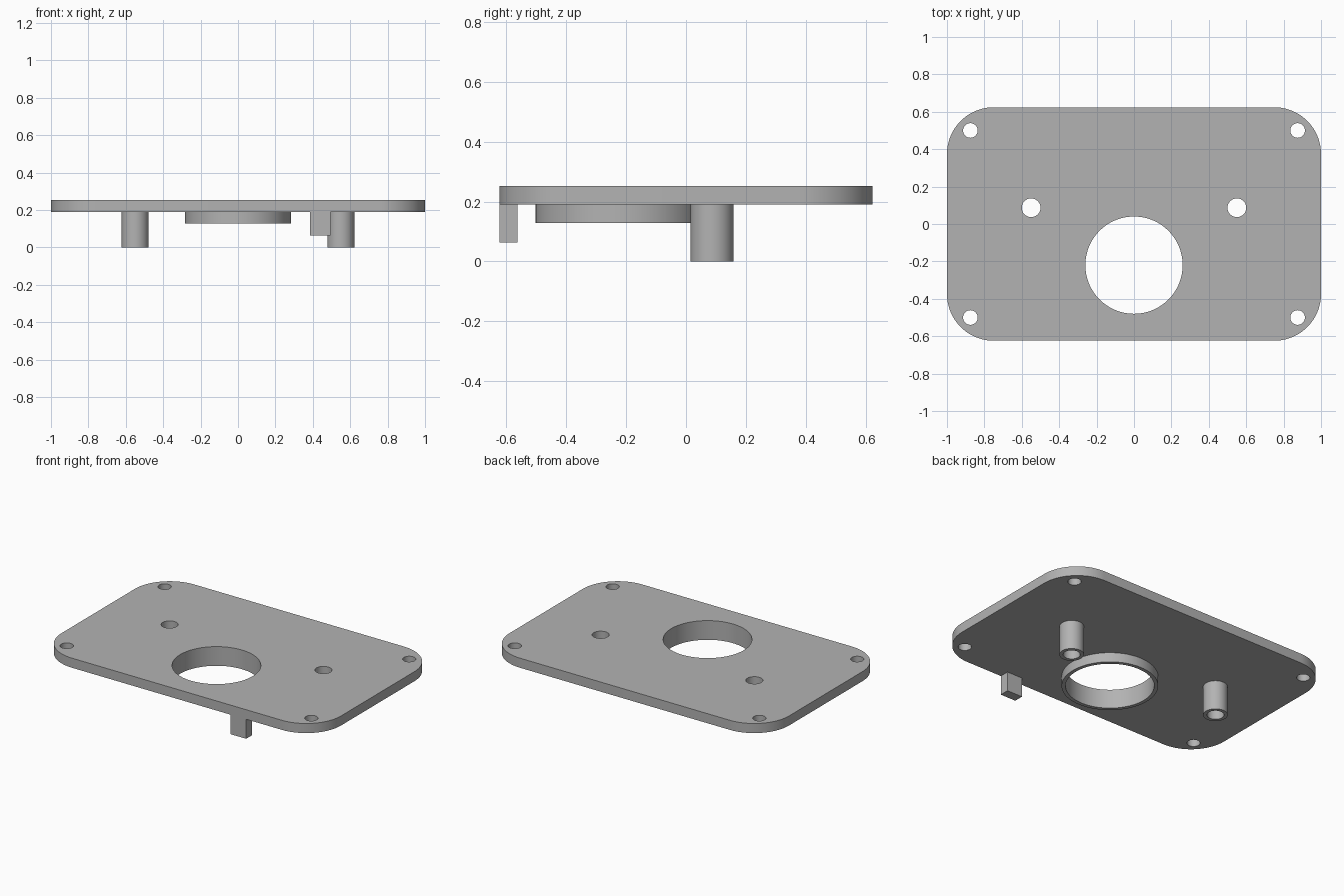
import bpy, bmesh
from math import sin, cos, pi, radians

if "Cube" in bpy.data.objects:
    bpy.data.objects.remove(bpy.data.objects["Cube"], do_unlink=True)

COLOR = (0.45, 0.45, 0.45, 1)
grey = bpy.data.materials.new("plain grey")
grey.use_nodes = True
grey.diffuse_color = COLOR
grey.node_tree.nodes["Principled BSDF"].inputs["Base Color"].default_value = COLOR

PLATE_BOTTOM, PLATE_TOP = 0.19, 0.252
HALF_X, HALF_Y, CORNER = 1.0, 0.624, 0.25
BORE = (0, -0.22, 0.26)
POST_X, POST_Y, POST_BORE = 0.55, 0.087, 0.05


def circle(x, y, r, n=64):
    return [(x + r * cos(2 * pi * i / n), y + r * sin(2 * pi * i / n)) for i in range(n)]


def rounded_rectangle(hx, hy, r, n=24):
    points = []
    for quarter, (sx, sy) in enumerate([(1, 1), (-1, 1), (-1, -1), (1, -1)]):
        for i in range(n + 1):
            a = (quarter + i / n) * pi / 2
            points.append((sx * (hx - r) + r * cos(a), sy * (hy - r) + r * sin(a)))
    return points


def extrude_outline(name, loops, z0, z1):
    """Solid from an outer loop and any hole loops."""
    bm = bmesh.new()
    for loop in loops:
        verts = [bm.verts.new((x, y, z0)) for x, y in loop]
        for a, b in zip(verts, verts[1:] + verts[:1]):
            bm.edges.new((a, b))
    bmesh.ops.triangle_fill(bm, edges=bm.edges[:], use_beauty=True)
    grown = bmesh.ops.extrude_face_region(bm, geom=bm.faces[:], use_keep_orig=True)
    top = [v for v in grown["geom"] if isinstance(v, bmesh.types.BMVert)]
    bmesh.ops.translate(bm, vec=(0, 0, z1 - z0), verts=top)
    bmesh.ops.recalc_face_normals(bm, faces=bm.faces[:])
    mesh = bpy.data.meshes.new(name)
    bm.to_mesh(mesh)
    bm.free()
    mesh.materials.append(grey)
    obj = bpy.data.objects.new(name, mesh)
    bpy.context.collection.objects.link(obj)
    bpy.ops.object.select_all(action="DESELECT")
    obj.select_set(True)
    bpy.context.view_layer.objects.active = obj
    bpy.ops.object.shade_smooth_by_angle(angle=radians(30))
    return obj


# Plate with corner screw holes, post holes and the large bore
holes = [circle(sx * 0.875, sy * 0.5, 0.039, 48) for sx in (-1, 1) for sy in (-1, 1)]
holes += [circle(s * POST_X, POST_Y, POST_BORE) for s in (-1, 1)]
holes.append(circle(*BORE, 96))
extrude_outline("plate", [rounded_rectangle(HALF_X, HALF_Y, CORNER)] + holes,
                PLATE_BOTTOM, PLATE_TOP)

# Collar around the bore
extrude_outline("collar", [circle(BORE[0], BORE[1], 0.283, 96), circle(*BORE, 96)],
                0.128, PLATE_BOTTOM)

# Hollow posts
for side, s in (("left", 1), ("right", -1)):
    extrude_outline(side + "_post", [circle(s * POST_X, POST_Y, 0.072),
                                     circle(s * POST_X, POST_Y, POST_BORE)],
                    0, PLATE_BOTTOM)

# Square locating tab under the front edge
x0, x1, y0, y1 = 0.385, 0.495, -HALF_Y, -0.563
extrude_outline("tab", [[(x0, y0), (x1, y0), (x1, y1), (x0, y1)]], 0.064, PLATE_BOTTOM)
